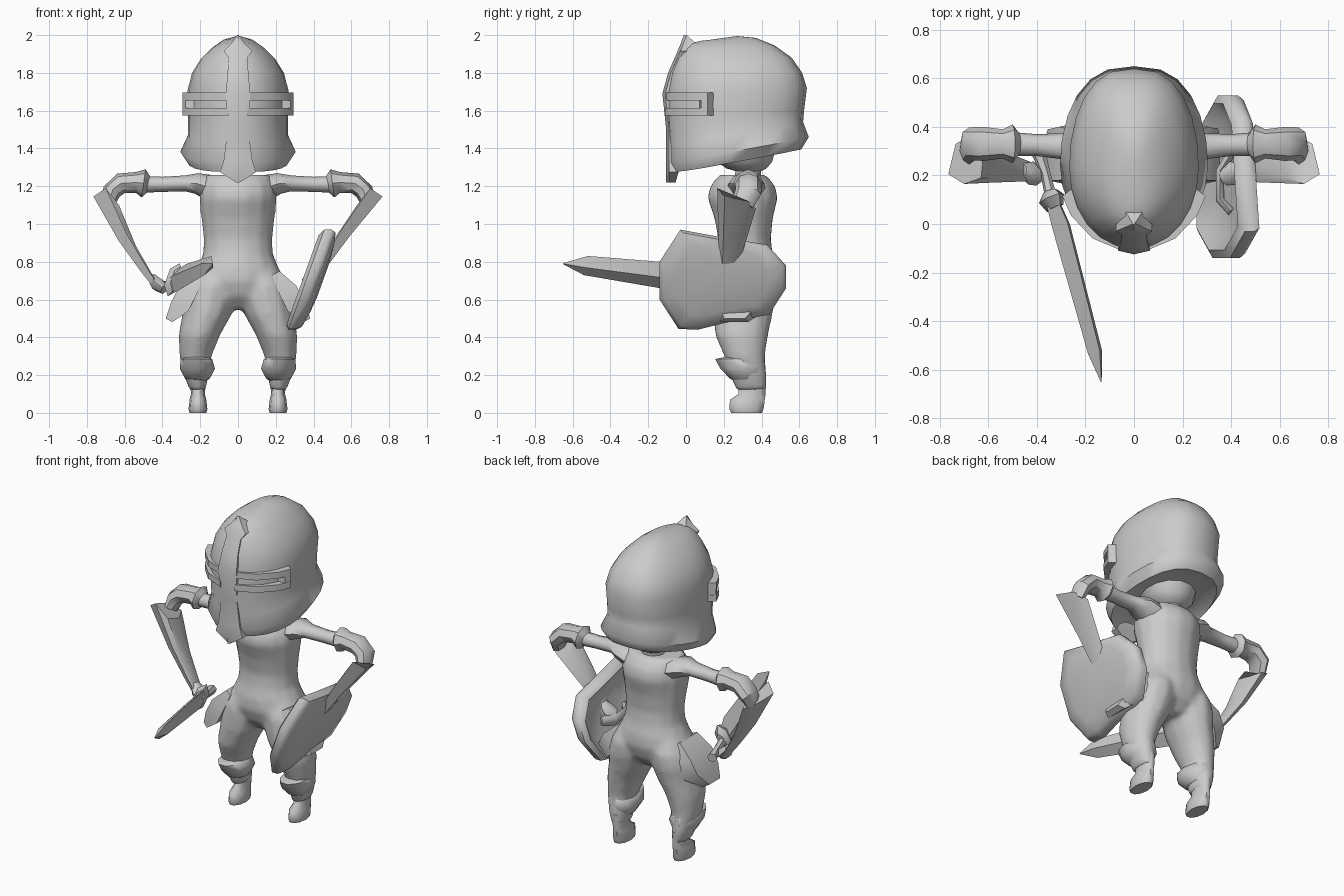
import bpy, bmesh, math
from mathutils import Vector as V

grey = bpy.data.materials.new("plain grey")
grey.diffuse_color = (0.6, 0.6, 0.6, 1)


def finish(name, bm, angle=55):
    bmesh.ops.recalc_face_normals(bm, faces=bm.faces)
    me = bpy.data.meshes.new(name)
    bm.to_mesh(me)
    bm.free()
    me.materials.append(grey)
    me.shade_smooth()
    me.set_sharp_from_angle(angle=math.radians(angle))
    ob = bpy.data.objects.new(name, me)
    bpy.context.collection.objects.link(ob)
    return ob


def skin(name, rings, angle=55):
    """Bridge closed rings of points and cap both ends."""
    bm = bmesh.new()
    rows = [[bm.verts.new(p) for p in r] for r in rings]
    n = len(rows[0])
    for a, b in zip(rows, rows[1:]):
        for i in range(n):
            j = (i + 1) % n
            bm.faces.new((a[i], a[j], b[j], b[i]))
    bm.faces.new(rows[0])
    bm.faces.new(rows[-1])
    return finish(name, bm, angle)


def loft(name, secs, n=12, angle=55):
    """Level ellipses given as cx, cy, z, rx, ry."""
    T = [2 * math.pi * i / n for i in range(n)]
    return skin(name, [[(cx + rx * math.cos(t), cy + ry * math.sin(t), z) for t in T]
                       for cx, cy, z, rx, ry in secs], angle)


def tube(name, path, n=8, side=(0, 1, 0), angle=55):
    """Sections x, y, z, radius along side, radius across it."""
    pts = [V(p[:3]) for p in path]
    rings = []
    for i, p in enumerate(path):
        d = (pts[min(i + 1, len(pts) - 1)] - pts[max(i - 1, 0)]).normalized()
        u = V(side)
        u = (u - d * u.dot(d)).normalized()
        w = d.cross(u)
        rings.append([pts[i] + u * p[3] * math.cos(2 * math.pi * k / n)
                      + w * p[4] * math.sin(2 * math.pi * k / n) for k in range(n)])
    return skin(name, rings, angle)


def helmet_ring(zf, zb, yf, yb, w, n=24):
    """Egg-shaped ring: front z, back z, front y, back y, half width."""
    out = []
    for i in range(n):
        t = 2 * math.pi * i / n
        c, s = math.cos(t), math.sin(t)
        k = ((s + 1) / 2) ** 1.3
        yc = yf + (yb - yf) * 0.45
        y = yc + s * ((yb - yc) if s > 0 else (yc - yf))
        x = w * math.copysign(abs(c) ** (0.76 if s > 0 else 0.95), c)
        out.append((x, y, zf + (zb - zf) * k))
    return out


# helmet shell with a shallow hollow below, and the head inside it
skin("helmet", [helmet_ring(*r) for r in [
    (1.35, 1.39, 0.06, 0.48, 0.15),
    (1.32, 1.40, -0.02, 0.56, 0.22),
    (1.275, 1.395, -0.07, 0.61, 0.265),
    (1.33, 1.46, -0.09, 0.65, 0.305),
    (1.42, 1.54, -0.09, 0.62, 0.265),
    (1.57, 1.60, -0.10, 0.625, 0.264),
    (1.70, 1.72, -0.10, 0.64, 0.267),
    (1.80, 1.80, -0.08, 0.615, 0.243),
    (1.87, 1.88, -0.05, 0.56, 0.197),
    (1.92, 1.945, -0.025, 0.47, 0.14),
    (1.955, 1.985, 0.02, 0.37, 0.085),
    (1.97, 1.995, 0.08, 0.27, 0.03)]], 60)
loft("head", [(0, 0.32, 1.20, 0.07, 0.07), (0, 0.33, 1.28, 0.07, 0.07), (0, 0.32, 1.295, 0.10, 0.11),
              (0, 0.31, 1.33, 0.14, 0.15), (0, 0.29, 1.40, 0.17, 0.19)], 14)

# nose ridge: half width, front y, back y, z
skin("nose_ridge", [[(-w, yb, z), (-w, yf + 0.015, z), (0, yf, z), (w, yf + 0.015, z), (w, yb, z)]
                    for w, yf, yb, z in [
    (0.01, -0.105, -0.055, 1.22), (0.095, -0.105, -0.04, 1.275), (0.075, -0.105, 0, 1.34),
    (0.055, -0.105, 0, 1.5), (0.065, -0.125, 0, 1.69), (0.055, -0.095, 0.02, 1.80),
    (0.05, -0.06, 0.04, 1.88), (0.075, -0.045, 0.06, 1.915), (0.04, -0.03, 0.06, 1.95),
    (0.004, -0.012, 0.0, 2.0)]], 40)

# eye slot frames: upper bar, lower bar and outer end on each side
for s, side in ((1, "left"), (-1, "right")):
    inner = [(0.05, -0.05), (0.15, 0.0), (0.21, 0.07), (0.25, 0.15)]
    outer = [(0.05, -0.11), (0.17, -0.06), (0.26, 0.035), (0.295, 0.115)]
    for label, z0, z1 in (("upper", 1.655, 1.695), ("lower", 1.575, 1.615)):
        skin(f"{side}_{label}_eye_frame",
             [[(s * a[0], a[1], z0), (s * b[0], b[1], z0), (s * b[0], b[1], z1), (s * a[0], a[1], z1)]
              for a, b in zip(inner, outer)], 40)
    skin(f"{side}_eye_frame_end",
         [[(s * 0.22, 0.07, z), (s * 0.277, 0.08, z), (s * 0.293, 0.115, z), (s * 0.25, 0.149, z)]
          for z in (1.58, 1.69)], 40)

# torso and legs, fused into one smooth body
parts = [loft("torso", [(0, 0.31, 0.55, 0.05, 0.09), (0, 0.31, 0.62, 0.20, 0.15), (0, 0.31, 0.70, 0.247, 0.177),
                        (0, 0.31, 0.77, 0.217, 0.172), (0, 0.31, 0.84, 0.186, 0.152),
                        (0, 0.31, 0.92, 0.183, 0.142), (0, 0.305, 1.03, 0.196, 0.157),
                        (0, 0.30, 1.14, 0.207, 0.19), (0, 0.30, 1.20, 0.20, 0.175),
                        (0, 0.30, 1.26, 0.175, 0.127)], 14)]
for s in (1, -1):
    parts.append(loft("leg", [(s * 0.12, 0.31, 0.76, 0.10, 0.13), (s * 0.135, 0.31, 0.68, 0.13, 0.168),
                              (s * 0.148, 0.308, 0.60, 0.145, 0.168), (s * 0.165, 0.30, 0.52, 0.132, 0.16),
                              (s * 0.205, 0.295, 0.41, 0.111, 0.142), (s * 0.225, 0.31, 0.30, 0.086, 0.11),
                              (s * 0.222, 0.33, 0.20, 0.065, 0.10), (s * 0.213, 0.345, 0.12, 0.045, 0.083)]))
bm = bmesh.new()
for ob in parts:
    bm.from_mesh(ob.data)
    bpy.data.objects.remove(ob)
body = finish("body", bm)
fuse = body.modifiers.new("fuse", "REMESH")
fuse.mode = "VOXEL"
fuse.voxel_size = 0.018
fuse.use_smooth_shade = True
relax = body.modifiers.new("relax", "SMOOTH")
relax.factor = 0.5
relax.iterations = 6

for s, side in ((1, "left"), (-1, "right")):
    # knee guard and boot
    loft(side + "_knee_guard", [(s * 0.22, 0.31, 0.30, 0.06, 0.09), (s * 0.22, 0.285, 0.285, 0.083, 0.137),
                                (s * 0.215, 0.30, 0.235, 0.093, 0.125), (s * 0.215, 0.315, 0.18, 0.065, 0.085),
                                (s * 0.215, 0.33, 0.165, 0.04, 0.06)], 10)
    loft(side + "_boot", [(s * 0.212, 0.35, 0.19, 0.043, 0.078), (s * 0.212, 0.35, 0.10, 0.037, 0.075),
                          (s * 0.212, 0.325, 0.07, 0.044, 0.097), (s * 0.212, 0.32, 0.02, 0.05, 0.095),
                          (s * 0.212, 0.32, 0.0, 0.045, 0.085)], 10)

    # hip pouch hanging outward
    skin(side + "_hip_pouch", [[(s * (x - t), y0, z - 0.5 * t), (s * (x + t), y0 + 0.02, z + 0.5 * t),
                                (s * (x + t), y1 - 0.02, z + 0.5 * t), (s * (x - t), y1, z - 0.5 * t)]
                               for x, z, t, y0, y1 in [
        (0.20, 0.74, 0.02, 0.18, 0.40), (0.265, 0.65, 0.045, 0.16, 0.42),
        (0.31, 0.56, 0.045, 0.16, 0.41), (0.365, 0.49, 0.018, 0.18, 0.33)]], 45)

    # upper arm with shoulder flare, then elbow sleeve with collar
    tube(side + "_upper_arm", [(s * 0.14, 0.32, 1.19, 0.10, 0.07), (s * 0.22, 0.32, 1.215, 0.095, 0.055),
                               (s * 0.28, 0.32, 1.215, 0.055, 0.042), (s * 0.40, 0.325, 1.21, 0.045, 0.04),
                               (s * 0.52, 0.33, 1.21, 0.05, 0.045)])
    tube(side + "_elbow_sleeve", [(s * 0.47, 0.33, 1.21, 0.04, 0.04), (s * 0.50, 0.33, 1.215, 0.08, 0.075),
                                  (s * 0.54, 0.33, 1.22, 0.06, 0.055), (s * 0.62, 0.33, 1.215, 0.07, 0.055),
                                  (s * 0.67, 0.33, 1.17, 0.07, 0.05), (s * 0.685, 0.30, 1.11, 0.06, 0.035)], angle=40)
    # forearm tapering from a wide cuff to the hand; the shield arm is held higher
    wrist, hx, hz = ((0.515, 0.89), 0.41, 0.72) if s > 0 else ((0.545, 0.86), 0.43, 0.67)
    top = [(0.765, 0.205, 1.145), (0.70, 0.165, 1.19), (0.63, 0.19, 1.10),
           (0.62, 0.29, 1.07), (0.66, 0.37, 1.08), (0.735, 0.33, 1.12)]
    rings = [[(s * x, y, z) for x, y, z in top]]
    for f in (0.5, 0.85, 1.0):
        cx, cy, cz = 0.685 + (hx - 0.685) * f, 0.255 + (0.21 - 0.255) * f, 1.12 + (hz - 1.12) * f
        cx += 0.02 * math.sin(math.pi * f) * (1 if s < 0 else -0.5)
        k = 1 - 0.62 * f
        rings.append([(s * (cx + (x - 0.685) * k), cy + (y - 0.255) * k, cz + (z - 1.12) * k) for x, y, z in top])
    skin(side + "_forearm_cuff", rings, 40)
    tube(side + "_hand", [(s * (hx + 0.03), 0.22, hz + 0.05, 0.03, 0.025), (s * (hx - 0.005), 0.21, hz + 0.01, 0.05, 0.04),
                          (s * (hx - 0.04), 0.19, hz - 0.015, 0.035, 0.03)], 6)

# sword: wide axis leans from vertical
lean = (0.38, 0, 0.92)
tube("sword_grip", [(-0.395, 0.30, 0.67, 0.03, 0.03), (-0.365, 0.21, 0.68, 0.022, 0.02),
                    (-0.34, 0.10, 0.705, 0.025, 0.025)], 6, lean)
tube("sword_guard", [(-0.345, 0.135, 0.70, 0.05, 0.025), (-0.34, 0.105, 0.705, 0.095, 0.045),
                     (-0.325, 0.065, 0.71, 0.07, 0.03)], 6, lean, 40)
tube("sword_blade", [(-0.335, 0.09, 0.705, 0.06, 0.03), (-0.30, -0.01, 0.715, 0.08, 0.04),
                     (-0.16, -0.53, 0.78, 0.055, 0.032), (-0.135, -0.65, 0.79, 0.003, 0.002)], 4, lean, 40)

# shield: outline in y, z; plane leans outward toward the top
outline = [(-0.14, 0.80), (-0.03, 0.97), (0.16, 0.935), (0.43, 0.89), (0.53, 0.78), (0.53, 0.66),
           (0.44, 0.52), (0.20, 0.475), (0.06, 0.44), (-0.04, 0.445), (-0.14, 0.60)]


def shield_ring(scale, push):
    ring = []
    for y, z in outline:
        y, z = 0.19 + (y - 0.19) * scale, 0.70 + (z - 0.70) * scale
        ring.append((0.385 + 0.36 * (z - 0.70) + push, y, z))
    return ring


skin("shield", [shield_ring(*r) for r in [(0.35, 0.02), (0.72, 0.0), (0.90, -0.045), (1.0, -0.025),
                                          (1.0, 0.015), (0.94, 0.04), (0.72, 0.055), (0.35, 0.065)]], 50)
tube("shield_strap", [(0.40, 0.05, 0.70, 0.03, 0.02), (0.355, 0.10, 0.69, 0.035, 0.02),
                      (0.355, 0.22, 0.68, 0.035, 0.02), (0.40, 0.29, 0.69, 0.03, 0.02)], 6, (0, 0, 1))
